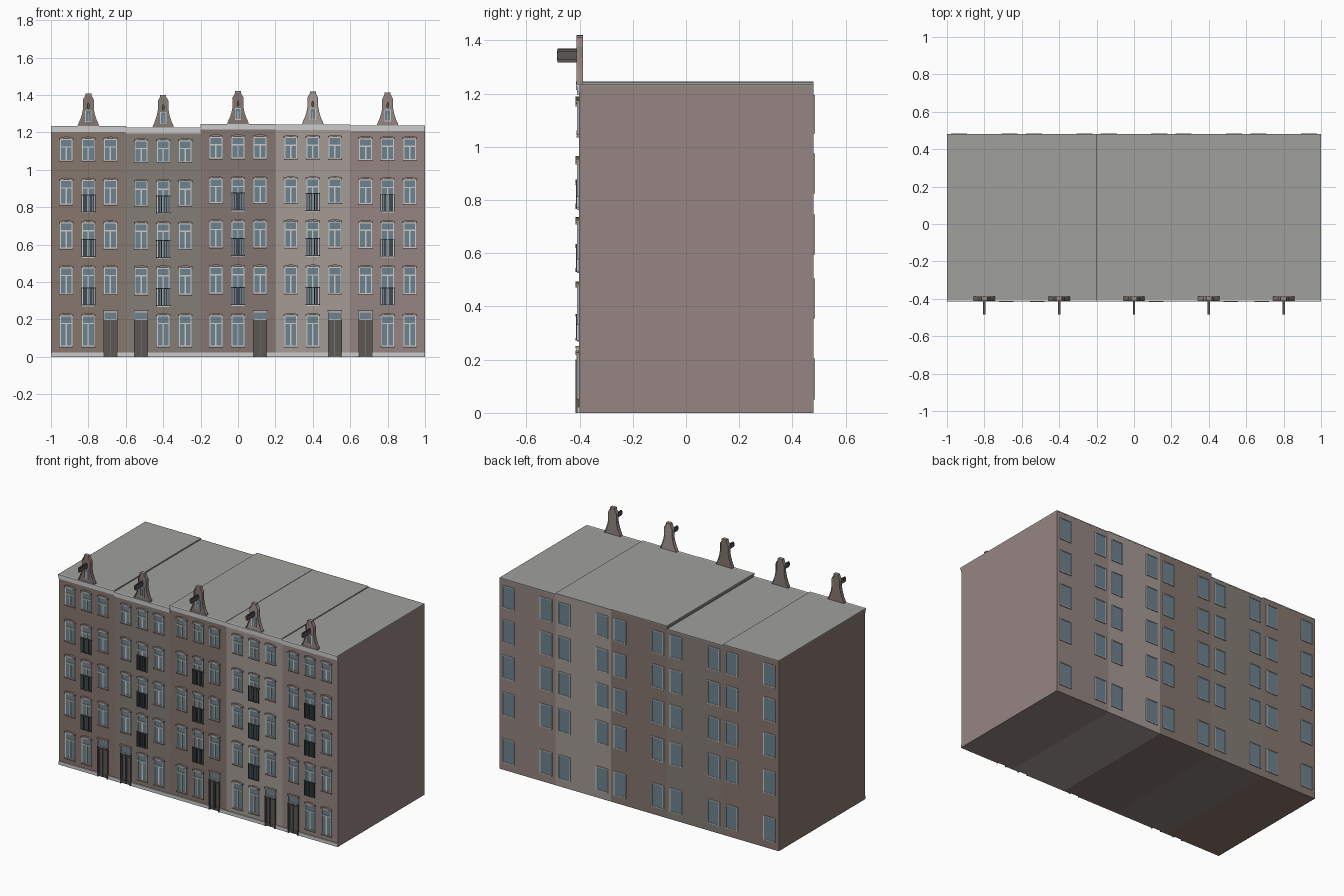
import bpy, bmesh, math

if "Cube" in bpy.data.objects:
    bpy.data.objects.remove(bpy.data.objects["Cube"])

FRONT, BACK = -0.403, 0.479


def srgb(r, g, b):
    return tuple((c / 255) ** 2.2 for c in (r, g, b)) + (1.0,)


def material(name, rgb):
    m = bpy.data.materials.new(name)
    m.diffuse_color = srgb(*rgb)
    m.use_nodes = True
    m.node_tree.nodes["Principled BSDF"].inputs["Base Color"].default_value = m.diffuse_color
    return m


MATS = {
    "trim": material("pale_trim", (205, 208, 204)),
    "glass": material("glass", (108, 130, 142)),
    "door": material("dark_wood", (92, 88, 86)),
    "iron": material("iron", (72, 76, 80)),
    "brow": material("brow_stone", (150, 135, 130)),
    "roof": material("roof", (158, 158, 155)),
}
WALLS = [(134, 118, 110), (132, 124, 117), (131, 117, 111), (163, 153, 147), (147, 132, 129)]
HEIGHTS = [1.233, 1.225, 1.245, 1.243, 1.237]
DOOR_SIDE = [1, -1, 1, 1, -1]
# window rows: bottom, top, bottom of the middle french door
ROWS = [(0.055, 0.225, None), (0.335, 0.482, 0.27), (0.58, 0.722, 0.53),
        (0.815, 0.95, 0.77), (1.05, 1.17, None)]
BACK_ROWS = [(0.05, 0.205), (0.355, 0.505), (0.595, 0.745), (0.825, 0.975), (1.05, 1.195)]


def prism(bm, pts, y0, y1):
    """Extrude an x/z outline between two depths."""
    a = [bm.verts.new((x, y0, z)) for x, z in pts]
    b = [bm.verts.new((x, y1, z)) for x, z in pts]
    bm.faces.new(a)
    bm.faces.new(b[::-1])
    for i in range(len(pts)):
        j = (i + 1) % len(pts)
        bm.faces.new((a[j], a[i], b[i], b[j]))


def box(bm, x0, x1, y0, y1, z0, z1):
    prism(bm, [(x0, z0), (x1, z0), (x1, z1), (x0, z1)], y0, y1)


def ring(bm, x, w, z0, z1, y0, y1, t):
    """Rectangular frame of bar thickness t."""
    for s in (-1, 1):
        a, b = sorted((x + s * w / 2, x + s * (w / 2 - t)))
        box(bm, a, b, y0, y1, z0, z1)
    for a, b in ((z0, z0 + t), (z1 - t, z1)):
        box(bm, x - w / 2 + t, x + w / 2 - t, y0, y1, a, b)


def arch(bm, x, w, z, rise, t, y0, y1):
    """Curved brow above a window."""
    n = 6
    low = [(x + w * (i / n - 0.5), z + rise * (1 - (2 * i / n - 1) ** 2)) for i in range(n + 1)]
    prism(bm, low + [(px, pz + t) for px, pz in low[::-1]], y0, y1)


class Part:
    """Collects geometry for one named object."""
    def __init__(self, name, mat):
        self.name, self.mat, self.bm = name, mat, bmesh.new()

    def finish(self):
        bmesh.ops.recalc_face_normals(self.bm, faces=self.bm.faces)
        me = bpy.data.meshes.new(self.name)
        self.bm.to_mesh(me)
        self.bm.free()
        me.materials.append(self.mat)
        bpy.context.collection.objects.link(bpy.data.objects.new(self.name, me))


def front_window(P, x, z0, z1, french):
    w = 0.068
    box(P["glass"].bm, x - w / 2, x + w / 2, FRONT - 0.002, FRONT + 0.002, z0, z1 - 0.004)
    f = P["frames"].bm
    ring(f, x, w, z0, z1 - 0.004, FRONT - 0.006, FRONT, 0.005)
    box(f, x - 0.004, x + 0.004, FRONT - 0.005, FRONT, z0, z1 - 0.045)
    box(f, x - w / 2, x + w / 2, FRONT - 0.006, FRONT, z1 - 0.05, z1 - 0.043)
    arch(P["brows"].bm, x, 0.076, z1 - 0.008, 0.007, 0.010, FRONT - 0.012, FRONT)
    if french:
        # iron railing in front of the french door
        r = P["railings"].bm
        top = z0 + 0.095
        for z in (z0 + 0.004, top):
            box(r, x - 0.038, x + 0.038, FRONT - 0.012, FRONT - 0.006, z, z + 0.005)
        for i in range(9):
            bx = x - 0.036 + i * 0.009
            box(r, bx - 0.0015, bx + 0.0015, FRONT - 0.011, FRONT - 0.007, z0 + 0.004, top)
        for s in (-0.036, 0.036):
            box(r, x + s - 0.002, x + s + 0.002, FRONT - 0.012, FRONT, top, top + 0.005)
    else:
        box(P["sills"].bm, x - 0.037, x + 0.037, FRONT - 0.009, FRONT, z0 - 0.005, z0 + 0.001)


def front_door(P, x):
    d = P["doors"].bm
    for s in (-1, 1):
        a, b = sorted((x + s * 0.0015, x + s * 0.032))
        box(d, a, b, FRONT - 0.005, FRONT, 0.004, 0.198)
        ring(d, (a + b) / 2, 0.024, 0.02, 0.185, FRONT - 0.008, FRONT - 0.004, 0.004)
    for s in (-1, 1):
        box(d, x + s * 0.034 - 0.003, x + s * 0.034 + 0.003, FRONT - 0.012, FRONT, 0, 0.2)
    # glazed light and header over the door
    box(P["glass"].bm, x - 0.036, x + 0.036, FRONT - 0.004, FRONT, 0.2, 0.242)
    ring(P["frames"].bm, x, 0.074, 0.198, 0.242, FRONT - 0.009, FRONT, 0.004)
    box(P["brows"].bm, x - 0.039, x + 0.039, FRONT - 0.013, FRONT, 0.242, 0.251)


def gable(P, x, h):
    half = [(0.058, 0), (0.055, 0.014), (0.045, 0.035), (0.035, 0.065), (0.029, 0.095),
            (0.029, 0.145), (0.014, 0.172)]
    base = h - 0.003
    pts = [(x + px, base + pz) for px, pz in half]
    pts += [(x - px, base + pz) for px, pz in half[::-1]]
    prism(P["gable"].bm, pts, FRONT - 0.005, FRONT + 0.013)
    # coping strips following the outline
    for s in (-1, 1):
        strip = [(x + s * px, base + pz) for px, pz in half]
        inner = [(x + s * (px - 0.006), base + pz) for px, pz in half[::-1]]
        prism(P["coping"].bm, strip + inner, FRONT - 0.009, FRONT + 0.015)
    box(P["coping"].bm, x - 0.016, x + 0.016, FRONT - 0.009, FRONT + 0.015, h + 0.166, h + 0.175)
    # loft hatch
    z0, z1 = h + 0.022, h + 0.085
    box(P["glass"].bm, x - 0.014, x + 0.014, FRONT - 0.007, FRONT, z0, z1)
    ring(P["frames"].bm, x, 0.034, z0, z1, FRONT - 0.009, FRONT, 0.004)
    box(P["frames"].bm, x - 0.002, x + 0.002, FRONT - 0.009, FRONT, z0, z1 - 0.018)
    # hoist beam
    box(P["hoist"].bm, x - 0.006, x + 0.006, -0.485, FRONT, h + 0.098, h + 0.118)
    box(P["hoist"].bm, x - 0.004, x + 0.004, -0.483, FRONT, h + 0.092, h + 0.124)


for k in range(5):
    x, h = -0.8 + 0.4 * k, HEIGHTS[k]
    wall = material(f"wall_{k + 1}", WALLS[k])
    kinds = [("walls", wall), ("roof", MATS["roof"]), ("cornice", MATS["trim"]),
             ("plinth", MATS["trim"]), ("glass", MATS["glass"]), ("frames", MATS["trim"]),
             ("brows", MATS["brow"]), ("sills", MATS["brow"]), ("railings", MATS["iron"]),
             ("doors", MATS["door"]), ("gable", wall), ("coping", MATS["brow"]),
             ("hoist", MATS["door"])]
    P = {n: Part(f"house_{k + 1}_{n}", m) for n, m in kinds}

    # body, flat roof, cornice and plinth
    box(P["walls"].bm, x - 0.2, x + 0.2, FRONT, BACK, 0, h - 0.006)
    box(P["roof"].bm, x - 0.2, x + 0.2, FRONT, BACK + 0.001, h - 0.006, h)
    c = P["cornice"].bm
    box(c, x - 0.2, x + 0.2, FRONT - 0.006, FRONT, h - 0.03, h - 0.012)
    box(c, x - 0.2, x + 0.2, FRONT - 0.011, FRONT, h - 0.012, h)
    side = DOOR_SIDE[k]
    dx = x + side * 0.118
    for a, b in ((x - 0.2, dx - 0.037), (dx + 0.037, x + 0.2)):
        box(P["plinth"].bm, a, b, FRONT - 0.006, FRONT, 0, 0.022)

    # street side openings
    front_door(P, dx)
    for r, (z0, z1, low) in enumerate(ROWS):
        lift = (h - 1.235) * r / 4
        for col in (-1, 0, 1):
            if r == 0 and col == side:
                continue
            french = col == 0 and low is not None
            front_window(P, x + col * 0.118, (low if french else z0) + lift, z1 + lift, french)

    # rear windows
    for z0, z1 in BACK_ROWS:
        for s in (-1, 1):
            bx = x + s * 0.135
            box(P["glass"].bm, bx - 0.04, bx + 0.04, BACK, BACK + 0.003, z0, z1)
            ring(P["frames"].bm, bx, 0.086, z0, z1, BACK, BACK + 0.006, 0.005)

    gable(P, x, h)
    for part in P.values():
        part.finish()
